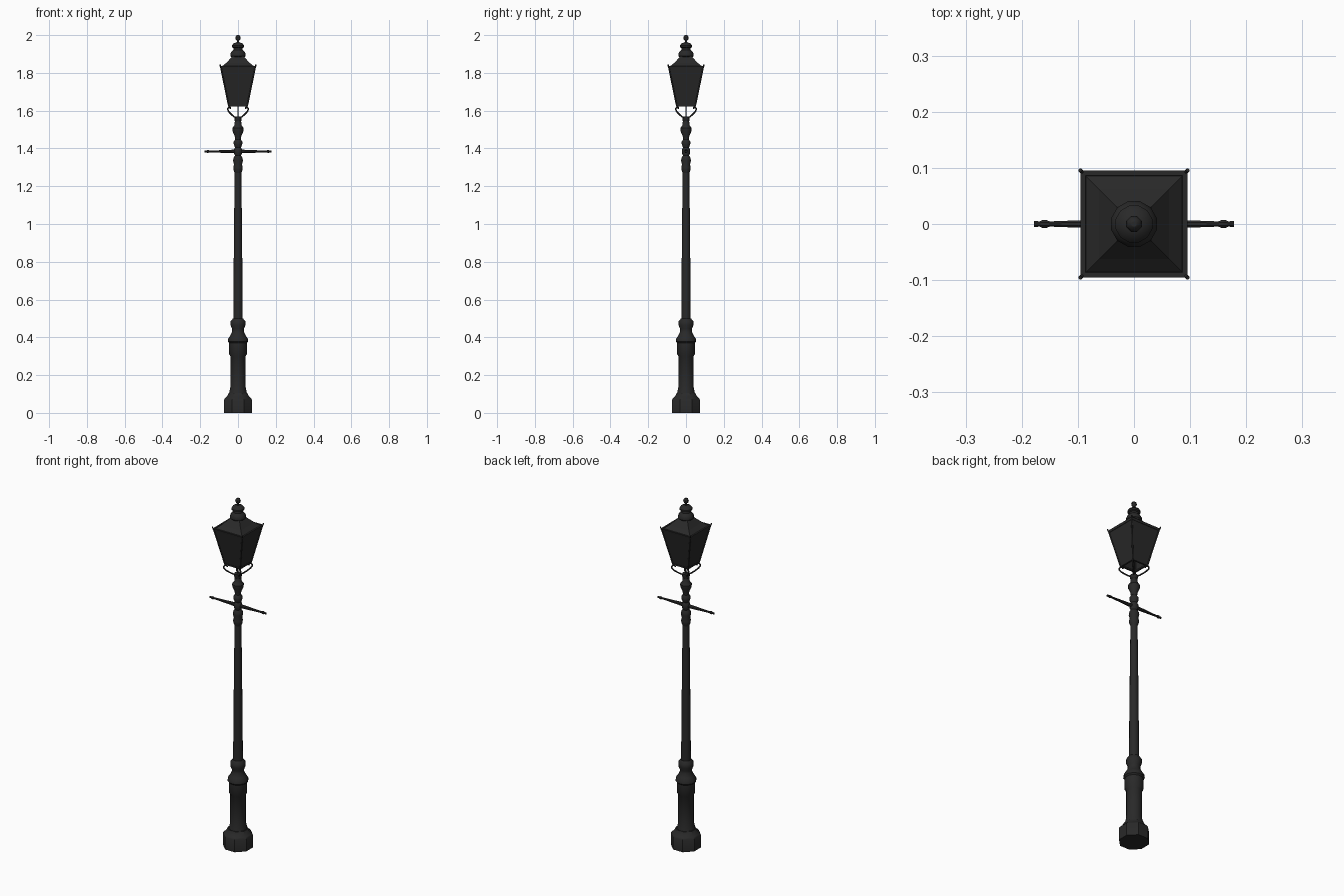
import bpy, bmesh, math
from mathutils import Vector, Matrix

if "Cube" in bpy.data.objects:
    bpy.data.objects.remove(bpy.data.objects["Cube"])

iron = bpy.data.materials.new("black_iron")
iron.diffuse_color = (0.022, 0.022, 0.022, 1)
iron.use_nodes = True
iron.node_tree.nodes["Principled BSDF"].inputs["Base Color"].default_value = iron.diffuse_color


def finish(name, bm, smooth=True):
    bmesh.ops.recalc_face_normals(bm, faces=bm.faces)
    me = bpy.data.meshes.new(name)
    bm.to_mesh(me)
    bm.free()
    ob = bpy.data.objects.new(name, me)
    bpy.context.collection.objects.link(ob)
    me.materials.append(iron)
    if smooth:
        bpy.ops.object.select_all(action='DESELECT')
        ob.select_set(True)
        bpy.context.view_layer.objects.active = ob
        bpy.ops.object.shade_smooth_by_angle(angle=math.radians(35))
    return ob


def rings(bm, profile, n, phase=0.0, rot=None, caps=(True, True)):
    """Loft n-sided rings of (radius, height)."""
    rot = rot or Matrix.Identity(3)
    loops = []
    for r, z in profile:
        loops.append([bm.verts.new(rot @ Vector((r * math.cos(phase + math.tau * i / n),
                      r * math.sin(phase + math.tau * i / n), z))) for i in range(n)])
    for a, b in zip(loops, loops[1:]):
        for i in range(n):
            j = (i + 1) % n
            bm.faces.new((a[i], a[j], b[j], b[i]))
    if caps[0]:
        bm.faces.new(loops[0][::-1])
    if caps[1]:
        bm.faces.new(loops[-1])


def lathe(name, profile, n, phase=0.0, rot=None, smooth=True):
    bm = bmesh.new()
    rings(bm, profile, n, phase, rot)
    return finish(name, bm, smooth)


def square(name, profile, caps=(True, True)):
    """Four-sided loft of (half width, height)."""
    bm = bmesh.new()
    rings(bm, [(w * math.sqrt(2), z) for w, z in profile], 4, math.pi / 4, None, caps)
    return finish(name, bm, False)


def tube(name, points, radius, diag):
    """Round bar along (distance, z) points, in the diagonal direction diag."""
    cu = bpy.data.curves.new(name, 'CURVE')
    cu.dimensions = '3D'
    cu.bevel_depth = radius
    cu.bevel_resolution = 1
    cu.use_fill_caps = True
    sp = cu.splines.new('POLY')
    sp.points.add(len(points) - 1)
    for p, (d, z) in zip(sp.points, points):
        p.co = (d * diag[0], d * diag[1], z, 1)
    ob = bpy.data.objects.new(name, cu)
    bpy.context.collection.objects.link(ob)
    cu.materials.append(iron)


# Octagonal plinth
lathe("plinth", [(0.08, 0), (0.08, 0.07), (0.074, 0.078), (0.062, 0.088), (0.054, 0.105)],
      8, math.pi / 8)

# Pedestal with collar
lathe("pedestal", [(0.05, 0.09), (0.047, 0.115), (0.042, 0.135), (0.041, 0.3), (0.048, 0.31),
                   (0.048, 0.37), (0.055, 0.378), (0.054, 0.392), (0.043, 0.408),
                   (0.032, 0.43), (0.033, 0.445), (0.041, 0.465), (0.04, 0.485),
                   (0.028, 0.5)], 12, math.pi / 12)

# Tapering shaft
lathe("shaft", [(0.026, 0.49), (0.024, 0.75), (0.021, 1.05), (0.018, 1.28)], 12, math.pi / 12)

# Turned neck
lathe("neck", [(0.018, 1.27), (0.024, 1.285), (0.026, 1.3), (0.022, 1.315), (0.027, 1.335),
               (0.025, 1.35), (0.017, 1.362), (0.022, 1.375), (0.022, 1.395),
               (0.016, 1.405), (0.023, 1.42), (0.024, 1.435), (0.016, 1.448),
               (0.018, 1.465), (0.03, 1.492), (0.031, 1.508), (0.02, 1.522),
               (0.017, 1.545), (0.02, 1.55), (0.02, 1.568)], 12, math.pi / 12)

# Ladder rest
half = [(0.01, 0), (0.01, 0.03), (0.007, 0.1), (0.005, 0.15), (0.008, 0.157),
        (0.008, 0.163), (0.005, 0.168), (0.006, 0.178)]
lathe("ladder_bar", [(r, -z) for r, z in half[:0:-1]] + half, 8, math.pi / 8,
      Matrix.Rotation(math.pi / 2, 3, 'Y')).location.z = 1.384

# Curled brackets, lantern corner bars and corner spikes on the four diagonals
for sx in (-1, 1):
    for sy in (-1, 1):
        tube("bracket", [(0.01, 1.562), (0.02, 1.567), (0.032, 1.577), (0.045, 1.59),
                         (0.053, 1.602), (0.054, 1.612), (0.049, 1.619), (0.042, 1.618),
                         (0.04, 1.61)], 0.004, (sx, sy))
        tube("corner_bar", [(0.049, 1.625), (0.091, 1.83)], 0.004, (sx, sy))
        tube("corner_spike", [(0.088, 1.826), (0.093, 1.834), (0.096, 1.845)], 0.0035, (sx, sy))

# Gas pipe
lathe("gas_pipe", [(0.003, 1.56), (0.003, 1.68)], 6)

# Lantern: four sloping panes, rims and roof
square("lantern_panes", [(0.049, 1.625), (0.091, 1.83)], (False, False))
square("bottom_rim", [(0.04, 1.622), (0.05, 1.622), (0.052, 1.632), (0.042, 1.632),
                      (0.04, 1.622)], (False, False))
square("top_rim", [(0.084, 1.824), (0.092, 1.824), (0.095, 1.836), (0.086, 1.836),
                   (0.084, 1.824)], (False, False))
square("roof", [(0.09, 1.831), (0.062, 1.853), (0.032, 1.885), (0.026, 1.897)])

# Chimney cap in two tiers
lathe("chimney_cap", [(0.034, 1.882), (0.042, 1.89), (0.042, 1.9), (0.036, 1.912),
                      (0.026, 1.922), (0.025, 1.932), (0.034, 1.936), (0.034, 1.944),
                      (0.026, 1.955), (0.01, 1.961)], 12, math.pi / 12)

# Finial
lathe("finial", [(0.008, 1.957), (0.006, 1.97), (0.013, 1.978), (0.015, 1.987),
                 (0.011, 1.996), (0.005, 2.0)], 8, math.pi / 8)
